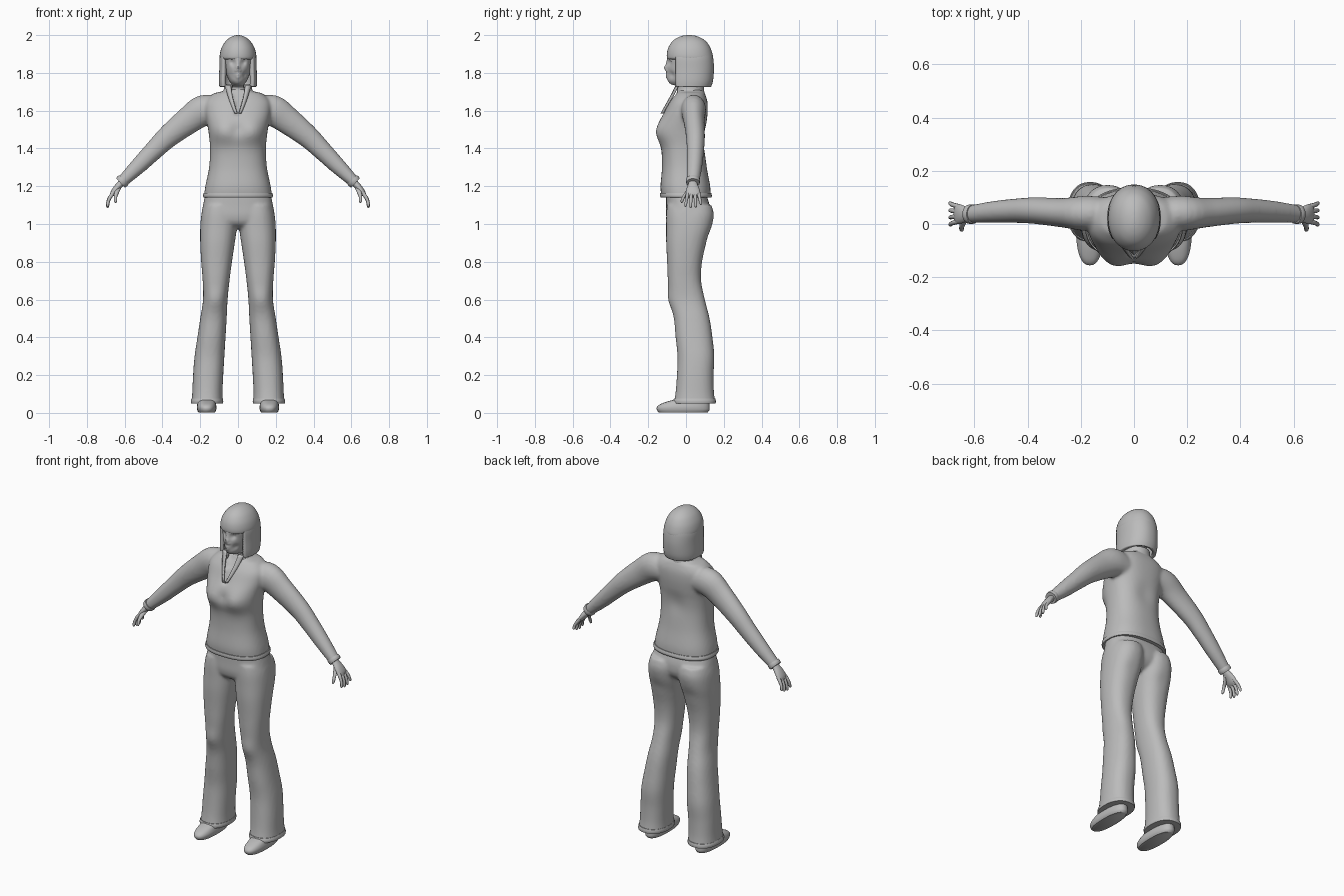
import bpy
import bmesh
import math
from mathutils import Vector

default_cube = bpy.data.objects.get("Cube")
if default_cube:
    bpy.data.objects.remove(default_cube, do_unlink=True)

grey = bpy.data.materials.new("plain grey")
grey.use_nodes = True
shade = (0.5, 0.5, 0.5, 1.0)
grey.diffuse_color = shade
grey.node_tree.nodes["Principled BSDF"].inputs["Base Color"].default_value = shade


def spline(rows, steps):
    """Catmull-Rom interpolation of rows of numbers."""
    result = []
    for i in range(len(rows) - 1):
        before, start = rows[max(i - 1, 0)], rows[i]
        end, after = rows[i + 1], rows[min(i + 2, len(rows) - 1)]
        for k in range(steps):
            t = k / steps
            result.append([b + t / 2 * (c - a + t * (2 * a - 5 * b + 4 * c - d + t * (3 * (b - c) + d - a)))
                           for a, b, c, d in zip(before, start, end, after)])
    return result + [list(rows[-1])]


def loft(bm, rows, side=1, sides=32, steps=4, power=2.0, tilt=False, arc=None):
    """Skin rounded sections (x, y, z, radius across, radius in y)."""
    rows = spline(rows, steps)
    centres = [Vector(r[:3]) for r in rows]
    depth = Vector((0, 1, 0))
    begin, finish = arc or (0, math.tau)
    count = sides + 1 if arc else sides
    rings = []
    for i, row in enumerate(rows):
        across = Vector((1, 0, 0))
        if tilt:
            direction = centres[min(i + 1, len(rows) - 1)] - centres[max(i - 1, 0)]
            across = depth.cross(direction).normalized()
        ring = []
        for k in range(count):
            angle = begin + (finish - begin) * k / sides
            c, s = math.cos(angle), math.sin(angle)
            u = math.copysign(abs(c) ** (2 / power), c) * row[3]
            v = math.copysign(abs(s) ** (2 / power), s) * row[4]
            point = centres[i] + across * u + depth * v
            point.x *= side
            ring.append(bm.verts.new(point))
        rings.append(ring)
    for low, high in zip(rings, rings[1:]):
        for k in range(sides):
            n = (k + 1) % count
            bm.faces.new((low[k], low[n], high[n], high[k]))
    if not arc:
        bm.faces.new(rings[0])
        bm.faces.new(rings[-1])


def stack(*levels):
    """Turn (z, x min, x max, y min, y max) levels into loft rows."""
    return [((a + b) / 2, (c + d) / 2, z, (b - a) / 2, (d - c) / 2) for z, a, b, c, d in levels]


def centred(*levels):
    return stack(*[(z, -w, w, front, back) for z, w, front, back in levels])


def push(bm, spot, radius, offset):
    """Soft sculpting push, applied on both sides of the body."""
    for mirror in {1, -1 if spot[0] else 1}:
        centre = Vector((spot[0] * mirror, spot[1], spot[2]))
        for v in bm.verts:
            v.co += Vector(offset) * math.exp(-(v.co - centre).length_squared / radius ** 2)


def finish(name, bm, fuse=0.0, thick=0.0):
    bmesh.ops.recalc_face_normals(bm, faces=bm.faces)
    mesh = bpy.data.meshes.new(name)
    bm.to_mesh(mesh)
    bm.free()
    mesh.materials.append(grey)
    obj = bpy.data.objects.new(name, mesh)
    bpy.context.collection.objects.link(obj)
    if thick:
        shell = obj.modifiers.new("thickness", "SOLIDIFY")
        shell.thickness, shell.offset = thick, 0
    if fuse:
        remesh = obj.modifiers.new("fuse", "REMESH")
        remesh.mode, remesh.voxel_size, remesh.use_smooth_shade = "VOXEL", fuse, True
        relax = obj.modifiers.new("relax", "SMOOTH")
        relax.factor, relax.iterations = 0.5, 5
    bpy.ops.object.select_all(action="DESELECT")
    obj.select_set(True)
    bpy.context.view_layer.objects.active = obj
    bpy.ops.object.shade_smooth_by_angle(angle=math.radians(50))
    return obj


# Jumper: torso and sleeves fused together
bm = bmesh.new()
loft(bm, centred((1.145, .18, -.13, .13), (1.2, .173, -.135, .128), (1.3, .153, -.127, .11),
                 (1.4, .148, -.13, .1), (1.48, .155, -.145, .103), (1.54, .165, -.135, .11),
                 (1.6, .175, -.11, .115), (1.65, .17, -.085, .113), (1.69, .13, -.055, .1),
                 (1.7, .09, -.05, .093), (1.715, .066, -.045, .088)), sides=64, steps=6, power=2.4)
push(bm, (.08, -.13, 1.49), .07, (0, -.022, 0))
push(bm, (0, -.15, 1.5), .035, (0, .012, 0))
push(bm, (0, .11, 1.45), .06, (0, -.01, 0))
# Neck opening pressed in between the lapels
for v in bm.verts:
    if v.co.y < 0 and v.co.z > 1.58 and abs(v.co.x) < (v.co.z - 1.58) * .38:
        v.co.y += .022
for side in (1, -1):
    loft(bm, [(.1, .04, 1.6, .07, .06), (.18, .04, 1.602, .082, .066), (.26, .042, 1.55, .073, .056),
              (.37, .05, 1.463, .06, .05), (.44, .05, 1.395, .052, .046), (.53, .045, 1.305, .043, .041),
              (.618, .037, 1.22, .03, .033)], side, tilt=True)
finish("jumper", bm, fuse=.009)

# Jumper hem band
bm = bmesh.new()
loft(bm, centred((1.14, .182, -.134, .134), (1.15, .185, -.138, .137), (1.165, .181, -.137, .133)),
     sides=64, power=2.4)
finish("jumper_hem", bm)

# Standing collar, open at the front
bm = bmesh.new()
loft(bm, centred((1.69, .086, -.055, .094), (1.71, .072, -.052, .092), (1.738, .068, -.052, .092)),
     arc=(math.radians(-62), math.radians(242)))
finish("collar", bm, thick=.008)

# Lapels running down to the point of the neck opening
bm = bmesh.new()
for side in (1, -1):
    rows = [(.004, .016, -.131, 1.585), (.018, .036, -.106, 1.63),
            (.03, .054, -.078, 1.68), (.038, .07, -.05, 1.735)]
    strip = [[bm.verts.new((side * inner, y, z)), bm.verts.new((side * outer, y + .01, z))]
             for inner, outer, y, z in spline(rows, 3)]
    for low, high in zip(strip, strip[1:]):
        bm.faces.new((low[0], low[1], high[1], high[0]))
finish("lapels", bm, thick=.008)

# Trousers: hips and flared legs fused together
bm = bmesh.new()
loft(bm, centred((1.16, .172, -.105, .105), (1.1, .185, -.105, .125), (1.04, .194, -.105, .125),
                 (1.0, .18, -.09, .1), (.975, .14, -.05, .06)), sides=48, power=2.5)
for side in (1, -1):
    loft(bm, stack((1.1, .01, .18, -.1, .135), (1.05, .002, .194, -.105, .147), (.98, .006, .2, -.105, .135),
                   (.9, .017, .2, -.105, .108), (.8, .032, .195, -.1, .085), (.7, .045, .187, -.096, .08),
                   (.6, .055, .185, -.085, .1), (.5, .06, .2, -.064, .125), (.4, .066, .215, -.055, .14),
                   (.3, .072, .23, -.045, .15), (.2, .078, .238, -.048, .146), (.11, .082, .242, -.055, .148),
                   (.05, .08, .247, -.065, .156)), side, sides=40, power=2.3)
push(bm, (.12, -.08, .6), .05, (0, -.01, 0))
push(bm, (.11, .1, .95), .04, (0, -.006, 0))
finish("trousers", bm, fuse=.009)

for side, label in ((1, "left"), (-1, "right")):
    # Trouser hem
    bm = bmesh.new()
    loft(bm, stack((.05, .08, .249, -.067, .157), (.062, .078, .25, -.068, .158), (.075, .08, .246, -.064, .155)),
         side, power=2.3)
    finish(label + "_trouser_hem", bm)

    # Shoe, rounded over the toe
    bm = bmesh.new()
    loft(bm, stack((.003, .122, .21, -.145, .115), (.015, .116, .216, -.154, .124), (.03, .114, .218, -.154, .125),
                   (.045, .116, .216, -.138, .124), (.06, .118, .213, -.1, .122), (.075, .12, .21, -.05, .12),
                   (.1, .125, .205, -.03, .115)), side, power=2.4)
    finish(label + "_shoe", bm)

    # Sleeve cuff
    bm = bmesh.new()
    loft(bm, [(.604, .037, 1.236, .034, .036), (.613, .037, 1.226, .036, .037), (.622, .037, 1.217, .033, .035)],
         side, tilt=True)
    finish(label + "_cuff", bm)

    # Hand: palm, four curled fingers and thumb
    bm = bmesh.new()
    loft(bm, [(.6, .036, 1.24, .018, .022), (.622, .036, 1.213, .018, .024), (.645, .037, 1.187, .017, .034),
              (.663, .038, 1.162, .014, .038), (.672, .038, 1.147, .007, .033)], side, sides=20, tilt=True)
    for k, reach in enumerate((.9, 1.0, .95, .75)):
        y, spread = .011 + .018 * k, .003 * (k - 1.5)
        loft(bm, [(.655, y, 1.17, .01, .009), (.672, y + spread, 1.15, .01, .009),
                  (.686, y + spread * 2, 1.15 - .03 * reach, .0085, .008),
                  (.69, y + spread * 3, 1.15 - .057 * reach, .0075, .007),
                  (.688, y + spread * 3, 1.15 - .065 * reach, .003, .003)], side, sides=10, tilt=True)
    loft(bm, [(.63, .028, 1.195, .013, .013), (.642, .005, 1.168, .012, .011), (.648, -.012, 1.145, .009, .009),
              (.648, -.021, 1.122, .008, .008), (.646, -.023, 1.112, .003, .003)], side, sides=10, tilt=True)
    finish(label + "_hand", bm)

# Head and neck with sculpted face
bm = bmesh.new()
loft(bm, centred((1.62, .06, -.05, .06), (1.69, .05, -.028, .07), (1.725, .045, -.025, .078),
                 (1.738, .034, -.075, .08), (1.755, .045, -.094, .088), (1.78, .057, -.098, .1),
                 (1.81, .067, -.1, .11), (1.845, .074, -.1, .12), (1.88, .078, -.1, .125),
                 (1.93, .075, -.085, .11), (1.965, .05, -.05, .08)), sides=80, steps=7, power=2.1)
for spot, radius, offset in (
        ((.03, -.095, 1.856), .016, (0, .014, 0)),
        ((.029, -.088, 1.855), .008, (0, -.005, 0)),
        ((0, -.1, 1.85), .012, (0, -.006, 0)),
        ((0, -.1, 1.833), .011, (0, -.01, 0)),
        ((0, -.11, 1.817), .012, (0, -.018, 0)),
        ((.01, -.1, 1.812), .007, (0, -.006, 0)),
        ((0, -.1, 1.79), .013, (0, -.007, 0)),
        ((0, -.1, 1.776), .012, (0, -.006, 0)),
        ((0, -.105, 1.783), .004, (0, .005, 0)),
        ((.04, -.08, 1.79), .018, (-.004, .007, 0))):
    push(bm, spot, radius, offset)
finish("head", bm)

# Hair: smooth cap above the brow
bm = bmesh.new()
loft(bm, centred((1.872, .09, -.094, .14), (1.88, .097, -.101, .144), (1.905, .095, -.101, .139),
                 (1.935, .086, -.093, .128), (1.965, .068, -.074, .108), (1.985, .046, -.048, .08),
                 (1.996, .024, -.02, .052), (2.0, .006, .005, .025)), sides=48, power=2.1)
finish("hair_cap", bm)

# Hair: bob hanging round the sides and back
bm = bmesh.new()
loft(bm, centred((1.728, .088, -.085, .122), (1.76, .09, -.09, .132), (1.82, .088, -.09, .137),
                 (1.87, .087, -.09, .134), (1.9, .082, -.088, .128)), sides=48, power=2.2,
     arc=(math.radians(-38), math.radians(218)))
finish("hair_bob", bm, thick=.022)
